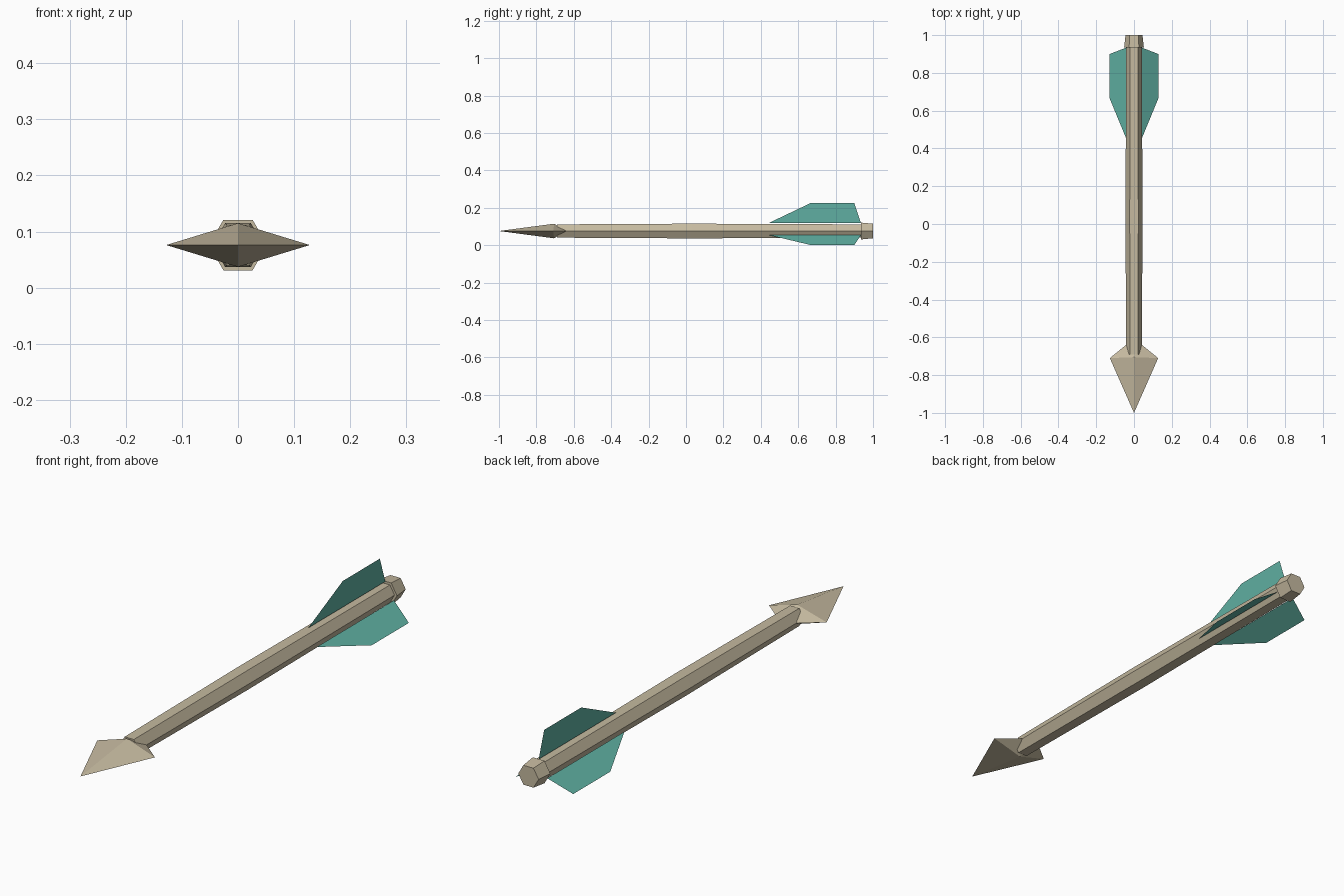
import bpy
from math import sin, cos, pi
from mathutils import Matrix

cube = bpy.data.objects.get("Cube")
if cube:
    bpy.data.objects.remove(cube)

AXIS_Z = 0.076  # height of the shaft centre line


def material(name, rgb):
    mat = bpy.data.materials.new(name)
    mat.use_nodes = True
    mat.diffuse_color = (*rgb, 1)
    mat.node_tree.nodes["Principled BSDF"].inputs["Base Color"].default_value = (*rgb, 1)
    return mat


tan = material("tan wood", (0.56, 0.49, 0.35))
teal = material("teal feather", (0.115, 0.43, 0.36))


def add_part(name, verts, faces, mat):
    mesh = bpy.data.meshes.new(name)
    mesh.from_pydata(verts, [], faces)
    mesh.materials.append(mat)
    obj = bpy.data.objects.new(name, mesh)
    obj.location.z = AXIS_Z
    bpy.context.collection.objects.link(obj)
    return obj


def hex_rod(name, rings, mat):
    """Six-sided rod along y through (y, radius) rings, capped at both ends."""
    n = 6
    verts = [(r * cos(2 * pi * i / n), y, r * sin(2 * pi * i / n))
             for y, r in rings for i in range(n)]
    faces = [(k * n + i, (k + 1) * n + i, (k + 1) * n + (i + 1) % n, k * n + (i + 1) % n)
             for k in range(len(rings) - 1) for i in range(n)]
    last = (len(rings) - 1) * n
    faces += [tuple(range(n)), tuple(last + i for i in reversed(range(n)))]
    return add_part(name, verts, faces, mat)


# Shaft, slightly thicker in the middle, and the flared nock
hex_rod("shaft", [(-0.69, 0.041), (0.03, 0.0455), (0.935, 0.041)], tan)
hex_rod("nock", [(0.935, 0.052), (1.0, 0.045)], tan)

# Barbed diamond head: tip, side barbs, ridges, and rear points beside the shaft
TIP, R_BARB, TOP, L_BARB, BOTTOM, R_REAR, L_REAR = range(7)
head_verts = [(0, -1, 0), (0.128, -0.71, 0), (0, -0.705, 0.039), (-0.128, -0.71, 0),
              (0, -0.705, -0.039), (0.042, -0.64, 0), (-0.042, -0.64, 0)]
head_faces = [(TIP, R_BARB, TOP), (TIP, TOP, L_BARB),
              (TIP, L_BARB, BOTTOM), (TIP, BOTTOM, R_BARB),
              (R_BARB, R_REAR, TOP), (TOP, L_REAR, L_BARB),
              (L_BARB, L_REAR, BOTTOM), (BOTTOM, R_REAR, R_BARB),
              (TOP, R_REAR, L_REAR), (BOTTOM, L_REAR, R_REAR)]
add_part("arrow_head", head_verts, head_faces, tan)

# Three thin vanes around the shaft, one upright and two slanting down
vane_profile = [(0.445, 0.044), (0.665, 0.149), (0.9, 0.149), (0.935, 0.044)]
for i, name in enumerate(("top_vane", "right_vane", "left_vane")):
    vane = add_part(name, [(0, y, r) for y, r in vane_profile], [(0, 1, 2, 3)], teal)
    vane.data.transform(Matrix.Rotation(i * 2 * pi / 3, 4, "Y"))
